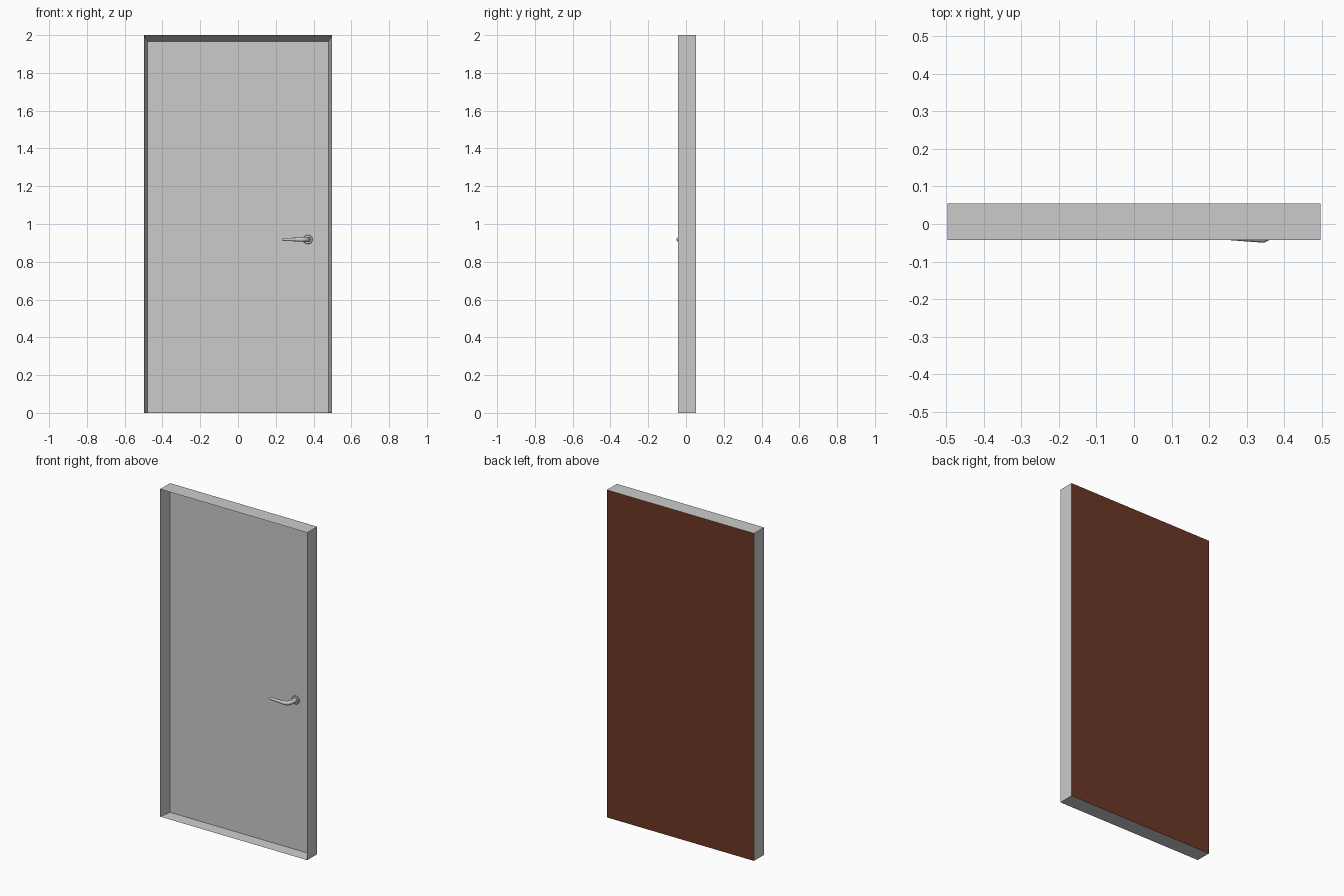
import bpy, bmesh, math
from mathutils import Vector

if "Cube" in bpy.data.objects:
    bpy.data.objects.remove(bpy.data.objects["Cube"])


def finish(bm, name, smooth=False):
    bmesh.ops.recalc_face_normals(bm, faces=bm.faces[:])
    mesh = bpy.data.meshes.new(name)
    bm.to_mesh(mesh)
    bm.free()
    ob = bpy.data.objects.new(name, mesh)
    bpy.context.collection.objects.link(ob)
    if smooth:
        bpy.ops.object.select_all(action='DESELECT')
        ob.select_set(True)
        bpy.context.view_layer.objects.active = ob
        bpy.ops.object.shade_smooth_by_angle(angle=math.radians(35))
    return ob


def loft(name, sections, sides=16):
    """Skin oval rings: (centre x, centre y, tangent angle in xy, half depth, half height)."""
    bm = bmesh.new()
    rings = []
    for x, y, angle, depth, height in sections:
        side = Vector((-math.sin(math.radians(angle)), math.cos(math.radians(angle)), 0))
        ring = []
        for i in range(sides):
            t = 2 * math.pi * i / sides
            p = Vector((x, y, HANDLE_Z)) + side * depth * math.cos(t)
            p.z += height * math.sin(t)
            ring.append(bm.verts.new(p))
        rings.append(ring)
    for a, b in zip(rings, rings[1:]):
        for i in range(sides):
            j = (i + 1) % sides
            bm.faces.new((a[i], a[j], b[j], b[i]))
    bm.faces.new(rings[0])
    bm.faces.new(rings[-1])
    return finish(bm, name, True)


X, FRONT, BACK, TOP = 0.497, -0.042, 0.054, 2.0
PANEL_Y = 0.03
HANDLE_X, HANDLE_Z = 0.37, 0.918

# Door body: box whose front is pushed in, with splayed reveals and a flush sill
bm = bmesh.new()
bmesh.ops.create_cube(bm, size=1)
for v in bm.verts:
    v.co = (v.co.x * 2 * X, FRONT if v.co.y < 0 else BACK, (v.co.z + 0.5) * TOP)
bm.normal_update()
front = min(bm.faces, key=lambda f: f.calc_center_median().y)
bmesh.ops.inset_individual(bm, faces=[front], thickness=0.01)
for v in front.verts:
    v.co = (-0.48 if v.co.x < 0 else 0.48, PANEL_Y, 0.003 if v.co.z < 1 else 1.967)
door = finish(bm, "door_body")

# Grey body with a brown back face
grey = bpy.data.materials.new("grey")
grey.diffuse_color = (0.8, 0.8, 0.8, 1)
grey.use_nodes = True
grey.node_tree.nodes["Principled BSDF"].inputs["Base Color"].default_value = grey.diffuse_color
brown = bpy.data.materials.new("brown")
brown.diffuse_color = (0.15, 0.04, 0.018, 1)
brown.use_nodes = True
brown.node_tree.nodes["Principled BSDF"].inputs["Base Color"].default_value = brown.diffuse_color
door.data.materials.append(grey)
door.data.materials.append(brown)
for p in door.data.polygons:
    if p.normal.y > 0.9:
        p.material_index = 1

# Round rose behind the lever, with a rounded rim
loft("handle_rose", [
    (HANDLE_X, PANEL_Y + 0.002, -90, 0.025, 0.025),
    (HANDLE_X, PANEL_Y - 0.006, -90, 0.025, 0.025),
    (HANDLE_X, PANEL_Y - 0.009, -90, 0.022, 0.022),
], 24)

# Lever: neck out of the rose, bend, then a tapering grip
loft("handle_lever", [
    (HANDLE_X, PANEL_Y - 0.008, -90, 0.014, 0.014),
    (HANDLE_X, 0.000, -92, 0.013, 0.013),
    (0.367, -0.018, -105, 0.012, 0.013),
    (0.359, -0.031, -135, 0.012, 0.013),
    (0.345, -0.039, -172, 0.011, 0.012),
    (0.320, -0.039, -182, 0.009, 0.010),
    (0.280, -0.037, -183, 0.008, 0.009),
    (0.242, -0.035, -183, 0.007, 0.008),
    (0.235, -0.0345, -183, 0.005, 0.006),
    (0.232, -0.0345, -183, 0.002, 0.003),
])
